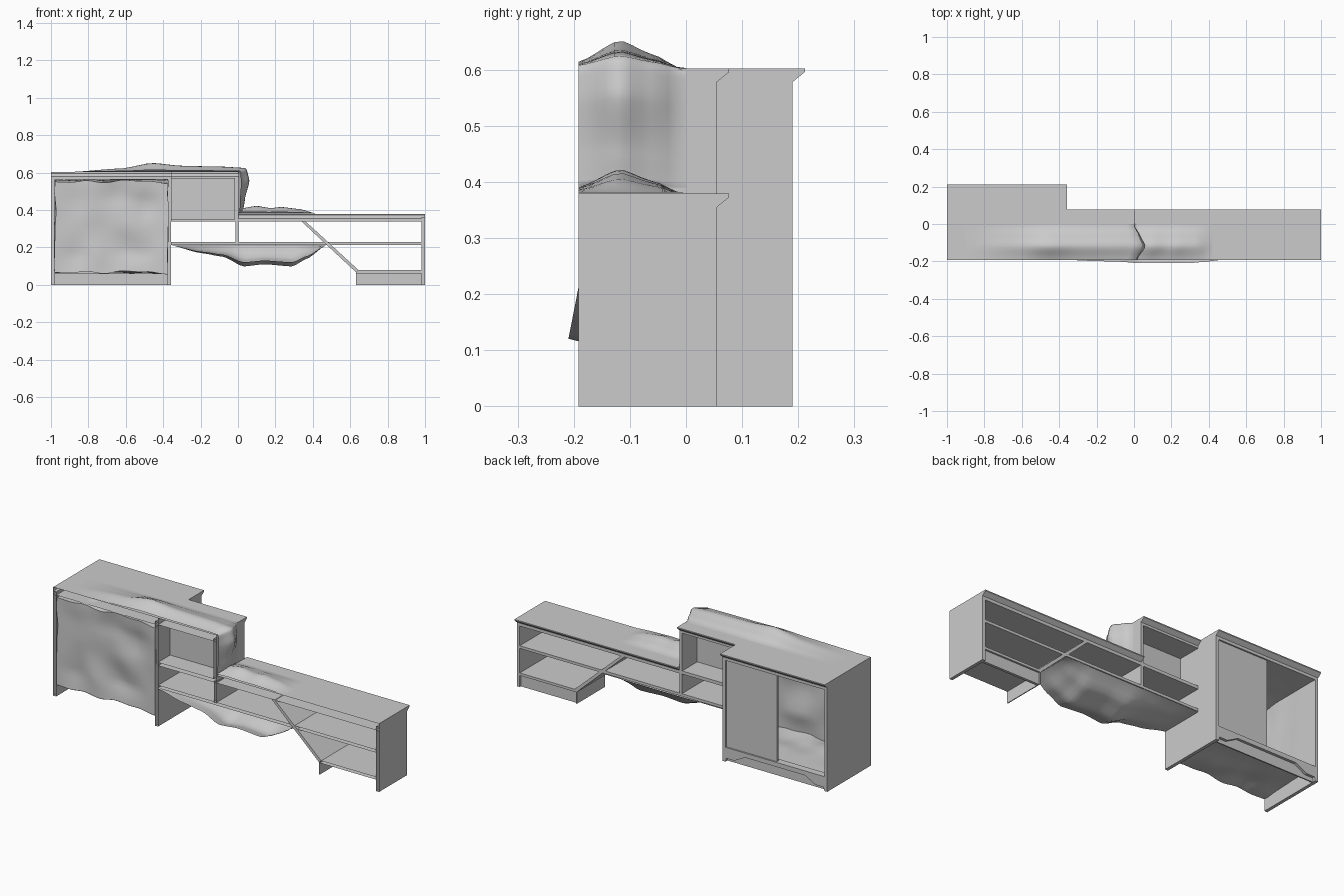
import bpy, math
from mathutils import Vector, noise

if "Cube" in bpy.data.objects:
    bpy.data.objects.remove(bpy.data.objects["Cube"])


def mesh(name, verts, faces, smooth=False):
    me = bpy.data.meshes.new(name)
    me.from_pydata(verts, [], faces)
    me.update()
    ob = bpy.data.objects.new(name, me)
    bpy.context.collection.objects.link(ob)
    if smooth:
        me.polygons.foreach_set("use_smooth", [True] * len(me.polygons))
    return ob


def prism(name, pts, place, a, b, open_last=False):
    """Extrude a 2D outline between a and b; place(p, q, t) gives the 3D point."""
    n = len(pts)
    v = [place(p, q, t) for t in (a, b) for p, q in pts]
    f = [tuple(range(n))[::-1], tuple(range(n, 2 * n))]
    f += [(i, (i + 1) % n, n + (i + 1) % n, n + i) for i in range(n)]
    return mesh(name, v, f[:-1] if open_last else f)


def along_x(p, q, t): return (t, p, q)
def along_y(p, q, t): return (p, t, q)


def box(name, x0, x1, y0, y1, z0, z1):
    # boards that reach the front plane are open shells there
    return prism(name, [(y0, z0), (y1, z0), (y1, z1), (y0, z1)], along_x, x0, x1, y0 == F)


def worktop(name, x0, x1, back, z0, z1):
    # slab with a flared lip on the +y edge
    prism(name, [(F, z0), (back, z0), (back, z1 - .024), (back + .022, z1 - .006),
                 (back + .022, z1), (F, z1)], along_x, x0, x1, True)


def lerp(table, t):
    if t <= table[0][0]:
        return table[0][1]
    for (a, va), (b, vb) in zip(table, table[1:]):
        if t <= b:
            s = (t - a) / (b - a)
            return va + (vb - va) * (.5 * s + .5 * s * s * (3 - 2 * s))
    return table[-1][1]


def sheet(name, fn, nu, nv):
    v = [fn(i / nu, j / nv) for j in range(nv + 1) for i in range(nu + 1)]
    w = nu + 1
    f = [(j * w + i, j * w + i + 1, (j + 1) * w + i + 1, (j + 1) * w + i)
         for j in range(nv) for i in range(nu)]
    return mesh(name, v, f, True)


def wob(a, b, s=8.0):
    return noise.noise(Vector((a * s, b * s, 3.7)))


F, B, BT = -.192, .055, .19     # front plane, low back plane, tall back plane
T = .018                        # board thickness
XC = -.357                      # tall cabinet right face

# tall cabinet
box("cabinet_left_side", -1, -1 + T, F, BT, 0, .58)
box("cabinet_right_side", XC - T, XC, F, BT, 0, .58)
worktop("cabinet_top", -1, XC, BT, .562, .602)
box("sliding_door", -.685, XC - T, .168, .182, .08, .565)
box("cabinet_floor_edge", -1 + T, XC - T, .15, BT, .058, .08)
box("cabinet_kickboard", -1 + T, XC - T, .165, .172, 0, .06)
xl, xr = -1 + T, XC - T
prism("cabinet_arched_apron", [(xl, 0), (xl, .075), (xr, .075), (xr, 0), (xr - .005, .02),
      (xr - .055, .02), (xr - .12, .055), (xl + .12, .055), (xl + .055, .02), (xl + .005, .02)],
      along_y, .175, BT)

# middle bay with a recessed panel
worktop("middle_top", XC, .002, B, .565, .602)
box("middle_right_side", -.015, .002, F, B, .356, .58)
box("middle_recessed_panel", XC, -.015, -.085, -.077, .35, .57)
box("middle_shelf", XC, 0, F, B, .338, .356)
box("bay_divider", -.013, .002, F, B, .225, .345)

# low right unit
worktop("low_top", 0, 1, B, .338, .379)
box("low_end_panel", .982, 1, F, B, 0, .36)
box("long_shelf", XC, .982, F, B, .214, .229)
box("base_floor", .632, .982, F, B, .064, .078)
box("base_kickboard", .632, .982, .03, .045, 0, .064)
box("base_side", .632, .637, F, B, 0, .07)
prism("diagonal_brace", [(.338, .34), (.36, .34), (.645, .078), (.632, .066)], along_y, F, B)

# warped liner of the tall cabinet: back wall, floor, ceiling, side walls
X0, X1, Z0, Z1 = -.98, -.375, .076, .562


def liner_pt(x, y, z):
    k = max(0, min(1, (.08 - y) / .27))          # ripple grows to the front
    return (x + .012 * k * wob(z, y + 5), y, z + .03 * k * wob(x, y + 9) - .004 * k)


def liner_back(u, v):
    x, z = X0 + u * (X1 - X0), Z0 + v * (Z1 - Z0)
    e = min(1, 5 * min(u, 1 - u)) * min(1, 5 * min(v, 1 - v))
    y = F + .002 + e * (.008 + .02 * wob(x, z, 6))
    p = liner_pt(x, F, z)
    return (p[0], max(y, F - .004), p[2])


sheet("liner_back", liner_back, 24, 20)
Y0, Y1 = F, BT - .015
for nm, z in (("liner_floor", Z0), ("liner_ceiling", Z1)):
    sheet(nm, lambda u, v, z=z: liner_pt(X0 + u * (X1 - X0), Y0 + v * (Y1 - Y0), z), 24, 12)
for nm, x in (("liner_left_wall", X0), ("liner_right_wall", X1)):
    sheet(nm, lambda u, v, x=x: liner_pt(x, Y0 + u * (Y1 - Y0), Z0 + v * (Z1 - Z0)), 12, 16)

# warped skin running over the top, down the step and onto the low top
TOP = [(-.9, 0), (-.62, .02), (-.46, .05), (-.3, .034), (-.1, .03), (0, .022)]
SIDE = [(.38, .025), (.45, .035), (.54, .06), (.60, .045)]
LOW = [(0, .03), (.08, .042), (.16, .03), (.22, .036), (.32, .025), (.42, 0)]
ACROSS = [(F, .22), (-.118, 1), (-.06, .5), (-.01, .0)]


def top_skin(u, v):
    y = F + v * -F
    g, s = lerp(ACROSS, y), u * 3
    if s <= 1:
        x = -.9 + .9 * s
        return (x + .042 * g * max(0, (x + .15) / .15), y, .603 + g * lerp(TOP, x))
    if s < 2:
        z = .603 - .222 * (s - 1)
        d = lerp(SIDE, z)
        return (.003 + d * g, y, z + .022 * g * (2 - s) + .03 * g * max(0, s - 1.7))
    x = .42 * (s - 2)
    return (x + .025 * g * (3 - s), y, .381 + g * lerp(LOW, x))


sheet("warped_top_skin", top_skin, 66, 12)

# sagging skin under the long shelf
SAG = [(XC, 0), (-.2, .04), (-.08, .06), (.03, .112), (.14, .1), (.29, .112), (.37, .07), (.47, 0)]
SAG_ACROSS = [(F, .8), (-.13, 1), (-.02, .68), (B, 0)]


def sag_skin(u, v):
    x, y = XC + u * (.47 - XC), F + v * (B - F)
    d = lerp(SAG, x)
    out = .018 * max(0, 1 - v * 4) * d / .115
    return (x, y - out, .21 - d * lerp(SAG_ACROSS, y))


sheet("sagging_underside", sag_skin, 36, 12)
